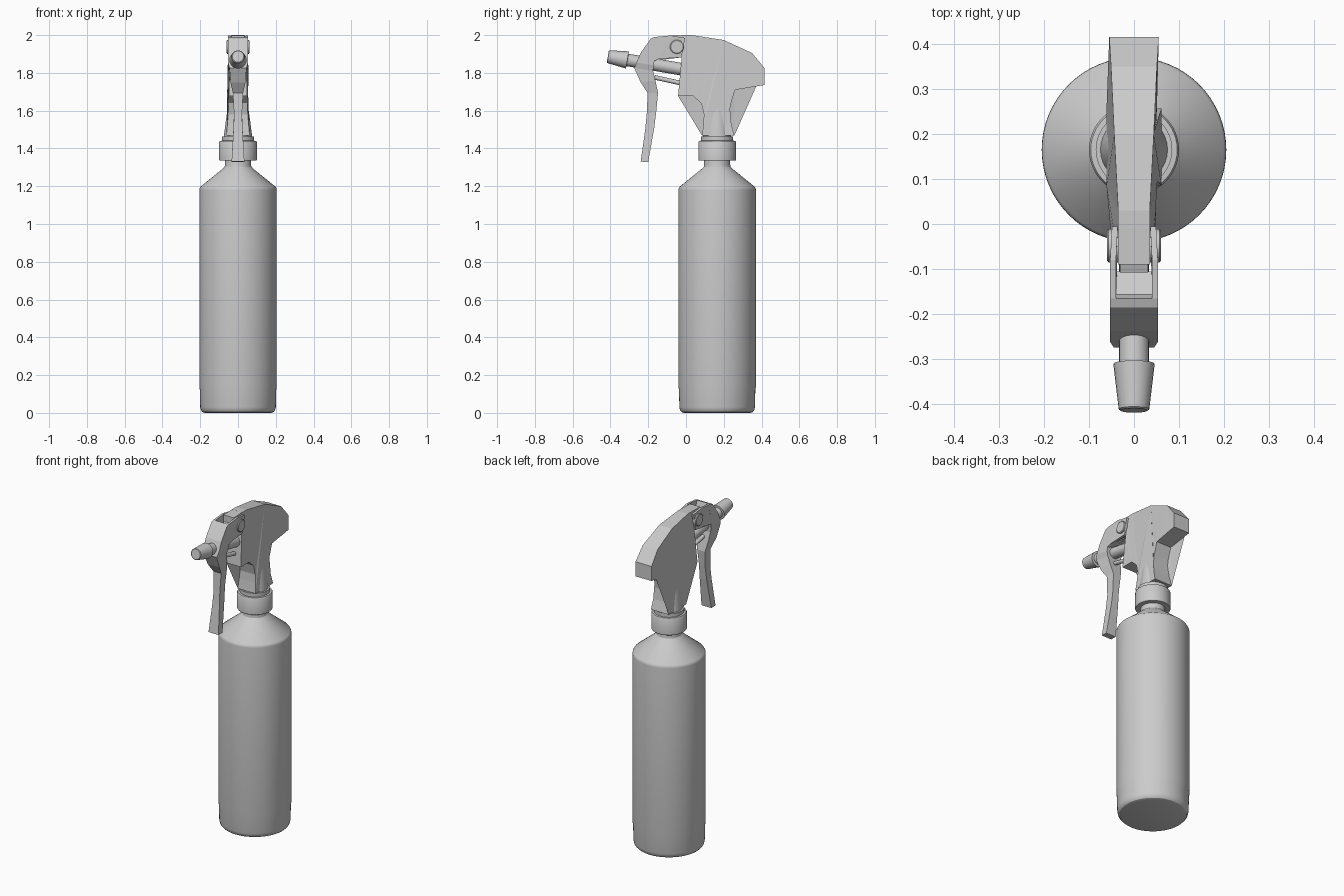
import bpy, bmesh, math
from mathutils import Vector

CY = 0.165  # bottle axis


def finish(name, bm, smooth=None):
    bmesh.ops.recalc_face_normals(bm, faces=bm.faces[:])
    me = bpy.data.meshes.new(name)
    bm.to_mesh(me)
    bm.free()
    ob = bpy.data.objects.new(name, me)
    bpy.context.collection.objects.link(ob)
    if smooth:
        bpy.ops.object.select_all(action='DESELECT')
        ob.select_set(True)
        bpy.context.view_layer.objects.active = ob
        bpy.ops.object.shade_smooth_by_angle(angle=math.radians(smooth))
    return ob


def lathe(name, profile, start, axis=(0, 0, 1), seg=48, smooth=30):
    """Revolve (radius, distance) pairs about an axis, with end caps."""
    bm = bmesh.new()
    q = Vector((0, 0, 1)).rotation_difference(Vector(axis).normalized())
    rings = []
    for r, d in profile:
        rings.append([bm.verts.new(q @ Vector((r * math.cos(2 * math.pi * i / seg),
                      r * math.sin(2 * math.pi * i / seg), d)) + Vector(start)) for i in range(seg)])
    for a, b in zip(rings, rings[1:]):
        for i in range(seg):
            j = (i + 1) % seg
            bm.faces.new((a[i], a[j], b[j], b[i]))
    bm.faces.new(rings[0])
    bm.faces.new(rings[-1])
    return finish(name, bm, smooth)


def slab(name, pts):
    """Side profile of (y, z, x0, x1): x range is set per point."""
    bm = bmesh.new()
    a = [bm.verts.new((x0, y, z)) for y, z, x0, x1 in pts]
    b = [bm.verts.new((x1, y, z)) for y, z, x0, x1 in pts]
    caps = [bm.faces.new(a), bm.faces.new(b)]
    for i in range(len(pts)):
        j = (i + 1) % len(pts)
        bm.faces.new((a[i], a[j], b[j], b[i]))
    bmesh.ops.triangulate(bm, faces=caps)
    return finish(name, bm)


def sym(pts):
    return [(y, z, -w, w) for y, z, w in pts]


def loft(name, stations):
    """Strip of (outer y, z, inner y, z, half width) cross-sections."""
    bm = bmesh.new()
    rings = [[bm.verts.new(c) for c in ((-w, y0, z0), (w, y0, z0), (w, y1, z1), (-w, y1, z1))]
             for y0, z0, y1, z1, w in stations]
    for a, b in zip(rings, rings[1:]):
        for i in range(4):
            j = (i + 1) % 4
            bm.faces.new((a[i], a[j], b[j], b[i]))
    bm.faces.new(rings[0])
    bm.faces.new(rings[-1])
    return finish(name, bm)


# Bottle with rounded base, sloping shoulder and neck
lathe("bottle", [(0.175, 0), (0.188, 0.004), (0.196, 0.013), (0.2, 0.03), (0.202, 0.12),
                 (0.205, 0.14), (0.205, 1.18), (0.204, 1.188), (0.199, 1.197), (0.078, 1.295),
                 (0.071, 1.303), (0.069, 1.315), (0.069, 1.36)], (0, CY, 0), seg=64)

# Screw collar with stepped top
lathe("collar", [(0.088, 1.335), (0.097, 1.335), (0.1, 1.34), (0.1, 1.433), (0.096, 1.44),
                 (0.085, 1.441), (0.085, 1.463), (0.06, 1.463)], (0, CY, 0))

# Sprayer housing, widening to the back and bottom
slab("sprayer_housing", sym([
    (-0.01, 2.0, 0.035), (0.03, 2.0, 0.035), (0.2, 1.974, 0.044), (0.35, 1.905, 0.051),
    (0.415, 1.826, 0.055), (0.415, 1.736, 0.055), (0.26, 1.71, 0.051), (0.237, 1.636, 0.05),
    (0.232, 1.6, 0.051), (0.24, 1.53, 0.056), (0.256, 1.468, 0.061), (0.085, 1.468, 0.061),
    (0.092, 1.53, 0.056), (0.095, 1.58, 0.052), (0.08, 1.64, 0.05), (0.037, 1.678, 0.049),
    (-0.042, 1.678, 0.049), (-0.026, 1.85, 0.043)]))

# Round tube bulging out of the housing neck
lathe("neck_bulge", [(0.076, 1.445), (0.074, 1.47), (0.064, 1.55), (0.045, 1.68)], (0, CY, 0), seg=32)

# Spine reaching forward between the trigger cheeks
slab("housing_spine", sym([(0.0, 2.0, 0.035), (-0.09, 1.997, 0.035), (-0.09, 1.9, 0.035),
                           (-0.02, 1.88, 0.035)]))
slab("spine_end", sym([(-0.08, 1.96, 0.031), (-0.108, 1.95, 0.031), (-0.108, 1.89, 0.031),
                       (-0.08, 1.89, 0.031)]))

# Trigger front and finger lever
loft("trigger_lever", [
    (-0.165, 1.99, -0.155, 1.96, 0.053), (-0.185, 1.983, -0.162, 1.93, 0.053),
    (-0.238, 1.91, -0.165, 1.87, 0.053), (-0.262, 1.855, -0.172, 1.84, 0.053),
    (-0.274, 1.826, -0.174, 1.81, 0.045), (-0.24, 1.75, -0.162, 1.76, 0.04),
    (-0.203, 1.694, -0.148, 1.694, 0.027), (-0.208, 1.58, -0.157, 1.6, 0.021),
    (-0.216, 1.5, -0.168, 1.51, 0.024), (-0.24, 1.33, -0.2, 1.328, 0.034)])

# Floor of the slot between the cheeks
slab("trigger_slot_floor", sym([(-0.17, 1.93, 0.042), (-0.105, 1.9, 0.042),
                                (-0.105, 1.882, 0.042), (-0.17, 1.868, 0.042)]))

# Trigger cheeks and pivot pins, one per side
for s, side in ((-1, "left"), (1, "right")):
    slab("trigger_cheek_" + side, [(y, z, s * a, s * b) for y, z, a, b in [
        (-0.005, 1.985, 0.036, 0.049), (-0.08, 1.998, 0.04, 0.053), (-0.165, 1.99, 0.04, 0.053),
        (-0.2, 1.96, 0.04, 0.053), (-0.2, 1.868, 0.04, 0.053), (-0.163, 1.865, 0.04, 0.053),
        (-0.145, 1.874, 0.04, 0.053), (-0.024, 1.882, 0.036, 0.049)]])
    lathe("pivot_pin_" + side, [(0.037, 0), (0.037, 0.021), (0.033, 0.024)],
          (s * 0.036, -0.048, 1.938), (s, 0, 0), seg=24)

# Piston rod, nozzle cone and thin return rod
axis = Vector((0, -0.385, 0.066)).normalized()
base = Vector((0, -0.01, 1.817))
lathe("piston_rod", [(0.033, 0), (0.033, 0.33)], base, axis, seg=24)
lathe("nozzle", [(0.03, 0.303), (0.046, 0.305), (0.034, 0.407), (0.03, 0.41)], base, axis, seg=24)
lathe("return_rod", [(0.012, 0), (0.012, 0.16)], (0, -0.01, 1.742), (0, -1, 0.22), seg=16)
